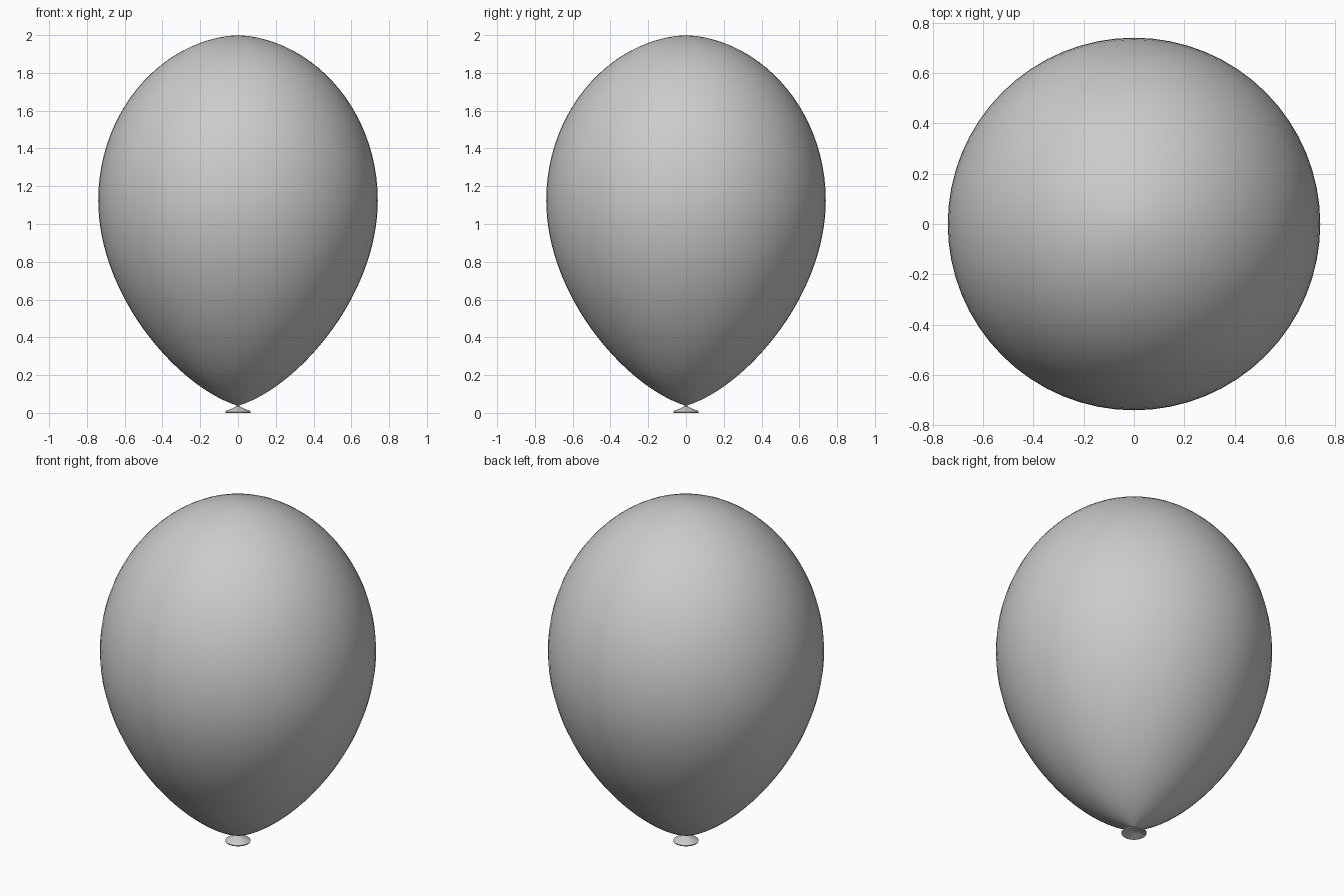
import bpy, bmesh
from math import tau
from mathutils import Vector
from mathutils.geometry import interpolate_bezier

if "Cube" in bpy.data.objects:
    bpy.data.objects.remove(bpy.data.objects["Cube"])


def bezier(points, count):
    """Sample one (radius, height) Bezier segment."""
    return interpolate_bezier(*[Vector((r, 0, z)) for r, z in points], count)


def lathe(name, profile, steps=64):
    """Spin a profile round the z axis into a smooth object."""
    bm = bmesh.new()
    verts = [bm.verts.new(p) for p in profile]
    edges = [bm.edges.new(pair) for pair in zip(verts, verts[1:])]
    bmesh.ops.spin(bm, geom=verts + edges, cent=(0, 0, 0), axis=(0, 0, 1),
                   angle=tau, steps=steps, use_duplicate=False)
    bmesh.ops.remove_doubles(bm, verts=bm.verts[:], dist=0.0002)
    bmesh.ops.recalc_face_normals(bm, faces=bm.faces[:])
    for face in bm.faces:
        face.smooth = True
    mesh = bpy.data.meshes.new(name)
    bm.to_mesh(mesh)
    bm.free()
    obj = bpy.data.objects.new(name, mesh)
    bpy.context.collection.objects.link(obj)
    return obj


# Inflated body: rounded crown, then a taper to the pinched neck
crown = bezier([(0, 2), (0.40, 1.98), (0.74, 1.60), (0.74, 1.125)], 24)
taper = bezier([(0.74, 1.125), (0.74, 0.62), (0.32, 0.14), (0.008, 0.04)], 32)
lathe("balloon_body", crown + taper[1:])

# Flared lip below the neck, hollow underneath
lip = [(0.008, 0.04), (0.01, 0.034), (0.035, 0.022), (0.06, 0.012),
       (0.068, 0.006), (0.066, 0.0), (0.055, 0.003), (0.03, 0.013), (0, 0.022)]
lip_obj = lathe("tied_lip", [Vector((r, 0, z)) for r, z in lip])
bpy.context.view_layer.objects.active = lip_obj
lip_obj.select_set(True)
bpy.ops.object.shade_smooth_by_angle(angle=0.7)
